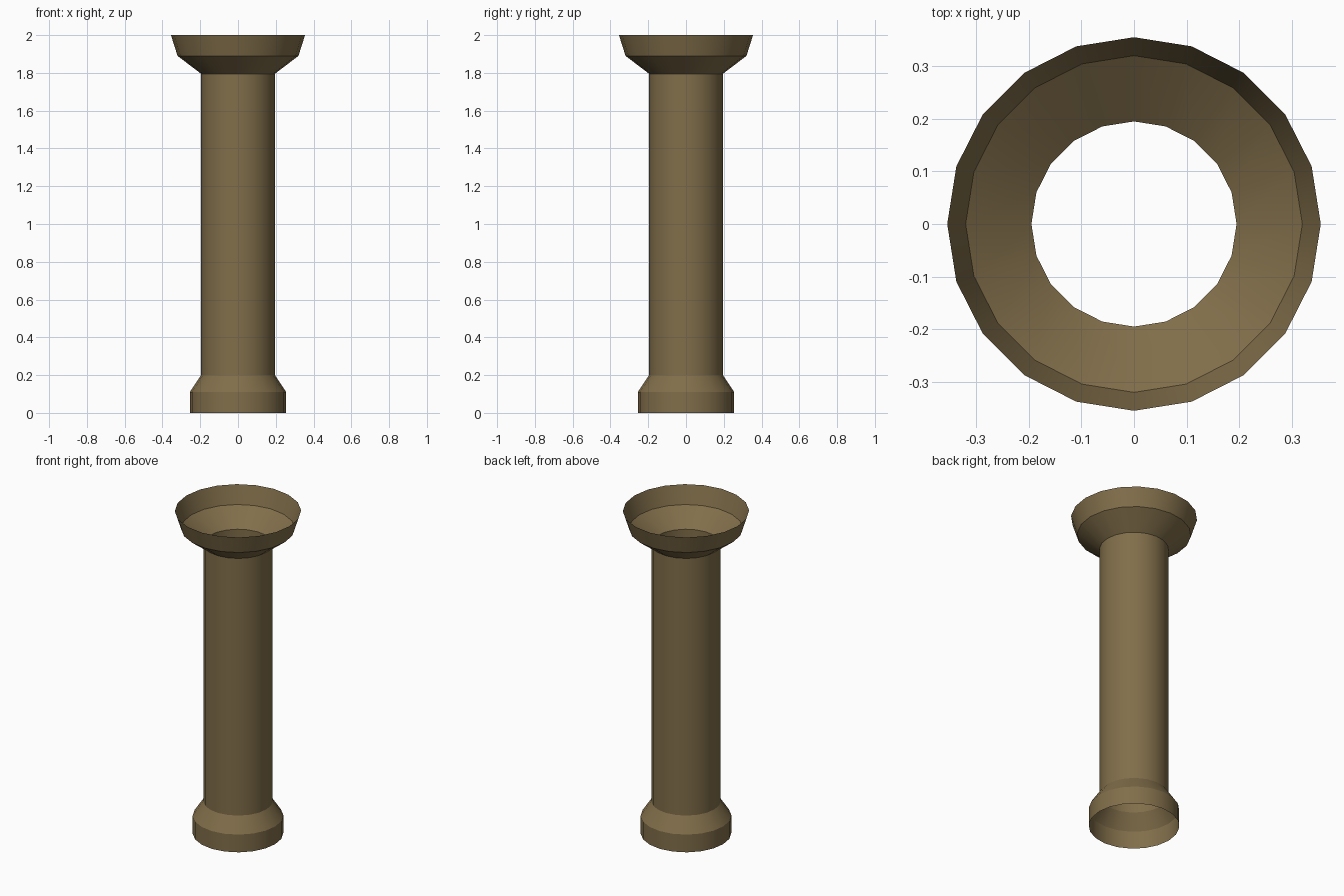
import bpy, bmesh
from math import cos, sin, tau, radians

if "Cube" in bpy.data.objects:
    bpy.data.objects.remove(bpy.data.objects["Cube"])

SIDES = 20

stone = bpy.data.materials.new("sandstone")
stone.diffuse_color = (0.22, 0.157, 0.069, 1)
stone.use_nodes = True
stone.node_tree.nodes["Principled BSDF"].inputs["Base Color"].default_value = stone.diffuse_color


def lathe(name, profile):
    """Open shell of revolution from (radius, height) points."""
    bm = bmesh.new()
    rings = [[bm.verts.new((r * cos(tau * i / SIDES), r * sin(tau * i / SIDES), z))
              for i in range(SIDES)] for r, z in profile]
    for low, high in zip(rings, rings[1:]):
        for i in range(SIDES):
            j = (i + 1) % SIDES
            bm.faces.new((low[i], low[j], high[j], high[i]))
    mesh = bpy.data.meshes.new(name)
    bm.to_mesh(mesh)
    bm.free()
    mesh.materials.append(stone)
    obj = bpy.data.objects.new(name, mesh)
    bpy.context.collection.objects.link(obj)
    bpy.ops.object.select_all(action='DESELECT')
    obj.select_set(True)
    bpy.context.view_layer.objects.active = obj
    bpy.ops.object.shade_smooth_by_angle(angle=radians(30))
    return obj


# Hollow column: plinth and its chamfer, straight shaft, two-step flared capital
lathe("column", [(0.255, 0), (0.255, 0.11), (0.195, 0.2),
                 (0.195, 1.795), (0.32, 1.89), (0.355, 2.0)])
